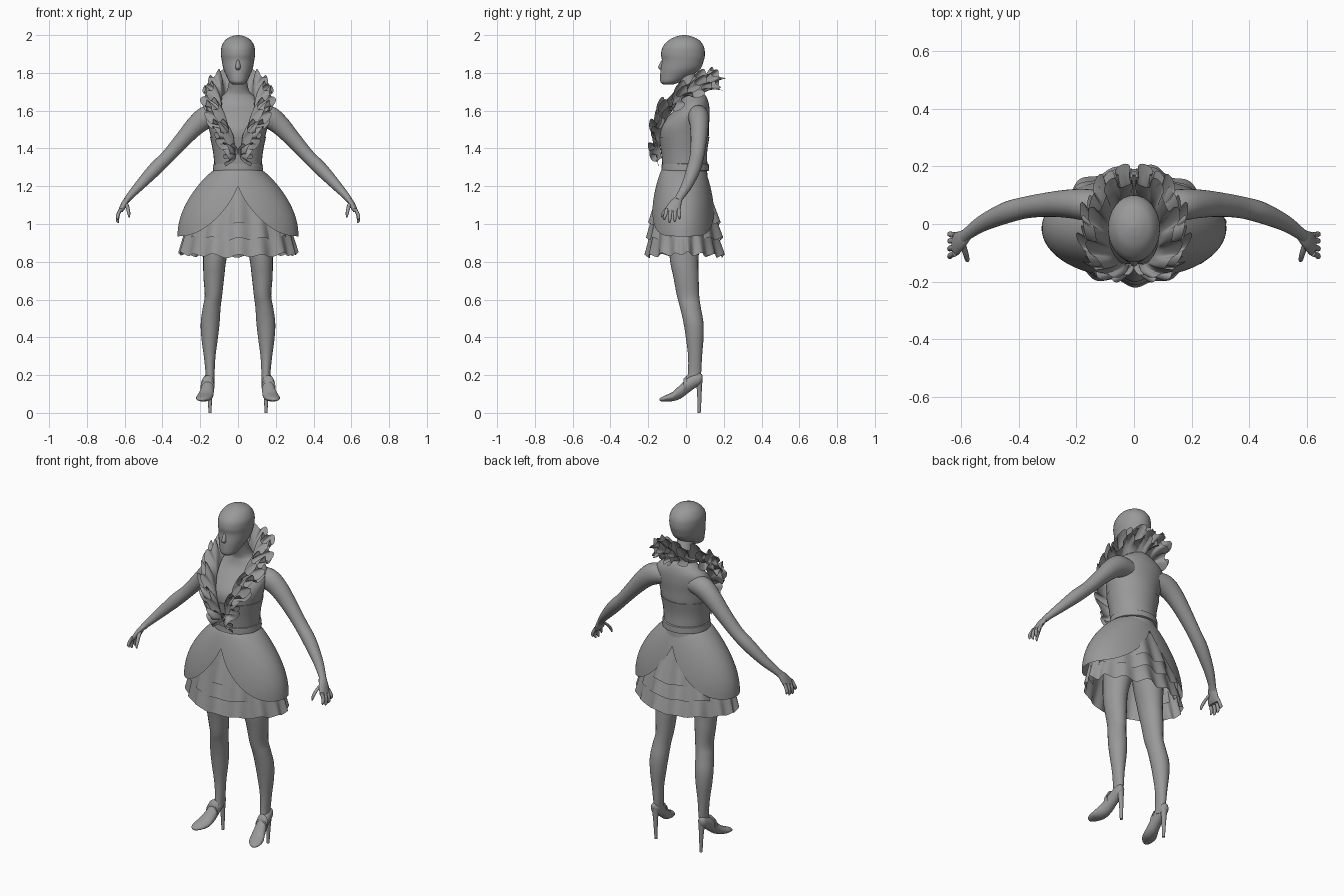
import bpy, bmesh, math
from mathutils import Vector

cube = bpy.data.objects.get("Cube")
if cube:
    bpy.data.objects.remove(cube)

grey = bpy.data.materials.new("plain_grey")
grey.use_nodes = True
colour = (0.32, 0.32, 0.32, 1)
grey.diffuse_color = colour
grey.node_tree.nodes["Principled BSDF"].inputs["Base Color"].default_value = colour
X, Y, Z = Vector((1, 0, 0)), Vector((0, 1, 0)), Vector((0, 0, 1))
SIDES = (("left", 1), ("right", -1))


def spline(rows, steps=5):
    """Smooth curve through rows of any number of values."""
    rows = [Vector(r) for r in rows]
    out = []
    for i in range(len(rows) - 1):
        a, b, c, d = (rows[max(0, min(len(rows) - 1, i + k))] for k in (-1, 0, 1, 2))
        for s in range(steps):
            t = s / steps
            out.append(b + (c - a) * (t / 2) + (2 * a - 5 * b + 4 * c - d) * (t * t / 2)
                       + (3 * b - a - 3 * c + d) * (t ** 3 / 2))
    return out + [rows[-1]]


def grid(name, lines, closed=False, caps=False, side=1, angle=50):
    """Skin a list of point lines with quads."""
    bm = bmesh.new()
    vs = [[bm.verts.new((p.x * side, p.y, p.z)) for p in line] for line in lines]
    n = len(vs[0])
    for a, b in zip(vs, vs[1:]):
        for j in range(n if closed else n - 1):
            k = (j + 1) % n
            bm.faces.new((a[j], a[k], b[k], b[j]))
    if caps:
        bm.faces.new(vs[0])
        bm.faces.new(vs[-1])
    bmesh.ops.recalc_face_normals(bm, faces=bm.faces)
    mesh = bpy.data.meshes.new(name)
    bm.to_mesh(mesh)
    bm.free()
    mesh.materials.append(grey)
    ob = bpy.data.objects.new(name, mesh)
    bpy.context.collection.objects.link(ob)
    bpy.ops.object.select_all(action="DESELECT")
    bpy.context.view_layer.objects.active = ob
    ob.select_set(True)
    bpy.ops.object.shade_smooth_by_angle(angle=math.radians(angle))


def loft(name, rows, u=X, v=Y, side=1, sides=24, steps=5):
    """Elliptical rings from rows of x, y, z, radius u, radius v; u=None follows the path."""
    pts = spline(rows, steps)
    lines = []
    for i, p in enumerate(pts):
        c, a, b = Vector(p[:3]), u, v
        if u is None:
            t = (Vector(pts[min(i + 1, len(pts) - 1)][:3]) - Vector(pts[max(i - 1, 0)][:3])).normalized()
            a = t.cross(Y).normalized()
            b = t.cross(a)
        angles = [2 * math.pi * j / sides for j in range(sides)]
        lines.append([c + a * p[3] * math.cos(q) + b * p[4] * math.sin(q) for q in angles])
    grid(name, lines, True, True, side)


# head, rows of height, front, back, half width
head = [(1.738, -.12, -.07, .025), (1.752, -.135, -.03, .045), (1.78, -.137, .02, .06),
        (1.82, -.134, .075, .077), (1.865, -.128, .094, .086), (1.9, -.132, .1, .09),
        (1.94, -.122, .094, .087), (1.975, -.088, .068, .066), (1.993, -.05, .03, .035),
        (2, -.018, -.002, .008)]
loft("head", [(0, (f + b) / 2, z, w, (b - f) / 2) for z, f, b, w in head], sides=32)
loft("nose", [(0, -.122, 1.872, .006, .004), (0, -.127, 1.845, .012, .015),
              (0, -.128, 1.828, .014, .019), (0, -.126, 1.815, .01, .008)], sides=16)

# torso with neck, and the close fitting bodice
torso = [(0, 0, 1.2, .15, .12), (0, -.005, 1.3, .12, .115), (0, -.01, 1.38, .128, .118),
         (0, -.01, 1.46, .144, .13), (0, -.005, 1.52, .158, .127), (0, .02, 1.58, .168, .105),
         (0, .042, 1.63, .15, .08), (0, .045, 1.67, .1, .065), (0, .035, 1.7, .062, .054),
         (0, .012, 1.76, .047, .05), (0, -.01, 1.81, .045, .05)]
loft("torso", torso, sides=32)
loft("bodice", [(x, y, z, a + .004, b + .004) for x, y, z, a, b in torso[1:4]], sides=32)
loft("belt", [(0, -.004, z, .128 + e, .122 + e) for z, e in
              ((1.28, -.006), (1.283, .004), (1.3, .003), (1.317, .002), (1.32, -.008))], sides=40, steps=2)


# overskirt of two petals, open at front and back
def skirt_point(q, z, grow=1):
    t = max(0, min(1, (1.285 - z) / .345))
    f = math.sin(math.pi / 2 * t) ** .8
    return Vector(((.125 + .195 * f) * grow * math.sin(q),
                   -.015 - (.115 + .062 * f) * grow * math.cos(q), z))


for label, s in SIDES:
    lines = []
    for i in range(65):
        q = math.pi * i / 64
        hem = .935 + .265 * (1 - math.sin(q)) ** 2.2
        lines.append([skirt_point(q, 1.285 + (hem - 1.285) * (j / 20) ** 1.5) for j in range(21)])
    grid(label + "_overskirt_petal", lines, side=s)

# three wavy petticoat tiers, spreading only where the overskirt opens
for name, top, hem, a, b, waves in (("upper", 1.25, 1.0, .235, .185, 11),
                                    ("middle", 1.14, .92, .282, .197, 13),
                                    ("lower", 1.05, .83, .312, .205, 15)):
    lines = []
    for j in range(13):
        t = j / 12
        line = []
        for i in range(240):
            q = 2 * math.pi * i / 240
            wave = math.cos(waves * q) + .4 * math.sin((waves - 6) * q)
            deep = .155 + (b - .155) * math.cos(q) ** 2
            start = skirt_point(q, top, .86)
            end = Vector(((a + .008 * wave) * math.sin(q), -.006 - (deep + .009 * wave) * math.cos(q),
                          hem + .008 * wave + .012 * math.sin(q) ** 2))
            line.append(start.lerp(end, t))
        lines.append(line)
    grid(name + "_petticoat", lines, closed=True)

# ruffled collar, from behind the neck to the front waist
inner = [(0, .08, 1.68), (.065, .06, 1.685), (.085, -.01, 1.67), (.08, -.08, 1.59),
         (.05, -.13, 1.5), (.022, -.137, 1.42), (.012, -.13, 1.35)]
outer = [(0, .185, 1.79), (.09, .165, 1.8), (.165, .07, 1.755), (.18, -.04, 1.69),
         (.155, -.145, 1.6), (.1, -.18, 1.48), (.05, -.17, 1.36)]


def ruffle(name, side, reach, lift, waves, depth, phase):
    ins, outs = spline(inner, 32), spline(outer, 32)
    n = len(ins) - 1
    lines = []
    for i in range(n + 1):
        a, b = ins[i], outs[i]
        b = a + (b - a) * reach + lift
        along = (outs[min(i + 1, n)] - outs[max(i - 1, 0)]).normalized()
        normal = along.cross(b - a).normalized()
        q = 2 * math.pi * waves * i / n + phase
        line = []
        for j in range(11):
            t = j / 10
            fold = depth * t ** 1.3
            p = a.lerp(b, t) + normal * (fold * math.cos(q) + .015 * math.sin(math.pi * t))
            p += along * (fold * .45 * math.sin(2 * q))
            p += (b - a) * (.07 * t * math.cos(2 * q + 1))
            p.x = max(p.x, 0)
            line.append(p)
        lines.append(line)
    grid(name, lines, side=side, angle=70)


for label, s in SIDES:
    ruffle(label + "_outer_ruffle", s, 1, Vector((0, 0, -.01)), 6.5, .03, 0)
    ruffle(label + "_inner_ruffle", s, .8, Vector((-.012, -.01, .04)), 5.5, .022, math.pi)
    ruffle(label + "_under_ruffle", s, .9, Vector((.004, .004, -.05)), 6, .026, math.pi)

    # arms and hands
    loft(label + "_arm", [(.09, .06, 1.575, .05, .05), (.16, .066, 1.567, .06, .055),
                          (.22, .07, 1.525, .053, .05), (.29, .068, 1.45, .043, .043),
                          (.37, .058, 1.36, .036, .038), (.44, .04, 1.29, .036, .037),
                          (.52, .005, 1.205, .027, .029), (.572, -.03, 1.148, .019, .022),
                          (.59, -.045, 1.125, .017, .022)], u=None, side=s)
    loft(label + "_palm", [(.574, -.032, 1.148, .016, .02), (.595, -.053, 1.12, .018, .031),
                           (.615, -.069, 1.08, .016, .041), (.622, -.072, 1.063, .011, .04)],
         side=s, sides=16)
    for finger, y, tip in (("index", -.102, 1.02), ("middle", -.08, 1.006),
                           ("ring", -.058, 1.01), ("little", -.038, 1.025)):
        end = -.072 + (y + .068) * 1.25
        loft(label + "_" + finger + "_finger",
             [(.619, y, 1.083, .0095, .0095), (.635, (y + end) / 2, 1.05, .01, .01),
              (.638, end, tip + .012, .008, .008), (.634, end, tip, .003, .003)], side=s, sides=10)
    loft(label + "_thumb", [(.595, -.065, 1.115, .011, .012), (.584, -.1, 1.085, .01, .011),
                            (.578, -.122, 1.055, .008, .009), (.576, -.127, 1.035, .003, .004)],
         side=s, sides=10)

    # legs
    loft(label + "_leg", [(.085, 0, 1.23, .06, .09), (.1, -.005, 1, .08, .09),
                          (.122, -.01, .82, .062, .076), (.128, 0, .72, .055, .067),
                          (.13, .011, .62, .046, .059), (.139, .023, .56, .047, .055),
                          (.147, .039, .48, .05, .053), (.15, .046, .4, .044, .047),
                          (.15, .048, .3, .031, .037), (.148, .045, .21, .024, .035),
                          (.15, .035, .15, .024, .035)], side=s)
    # high heeled shoe, rings along its length
    loft(label + "_shoe", [(.157, .088, .185, .008, .014), (.155, .075, .18, .023, .03),
                           (.155, .045, .168, .029, .038), (.158, .01, .145, .032, .041),
                           (.164, -.03, .112, .036, .037), (.175, -.07, .087, .042, .025),
                           (.184, -.105, .078, .038, .017), (.191, -.13, .072, .023, .011),
                           (.193, -.14, .07, .006, .005)], v=Z, side=s)
    loft(label + "_shoe_heel", [(.153, .066, .185, .023, .023), (.151, .07, .14, .016, .015),
                                (.149, .071, .07, .011, .011), (.148, .07, 0, .008, .008)],
         side=s, sides=14)
    loft(label + "_shoe_strap", [(.16, .004, .152, .035, .047), (.162, -.014, .135, .037, .044)],
         v=Z, side=s, steps=2)
